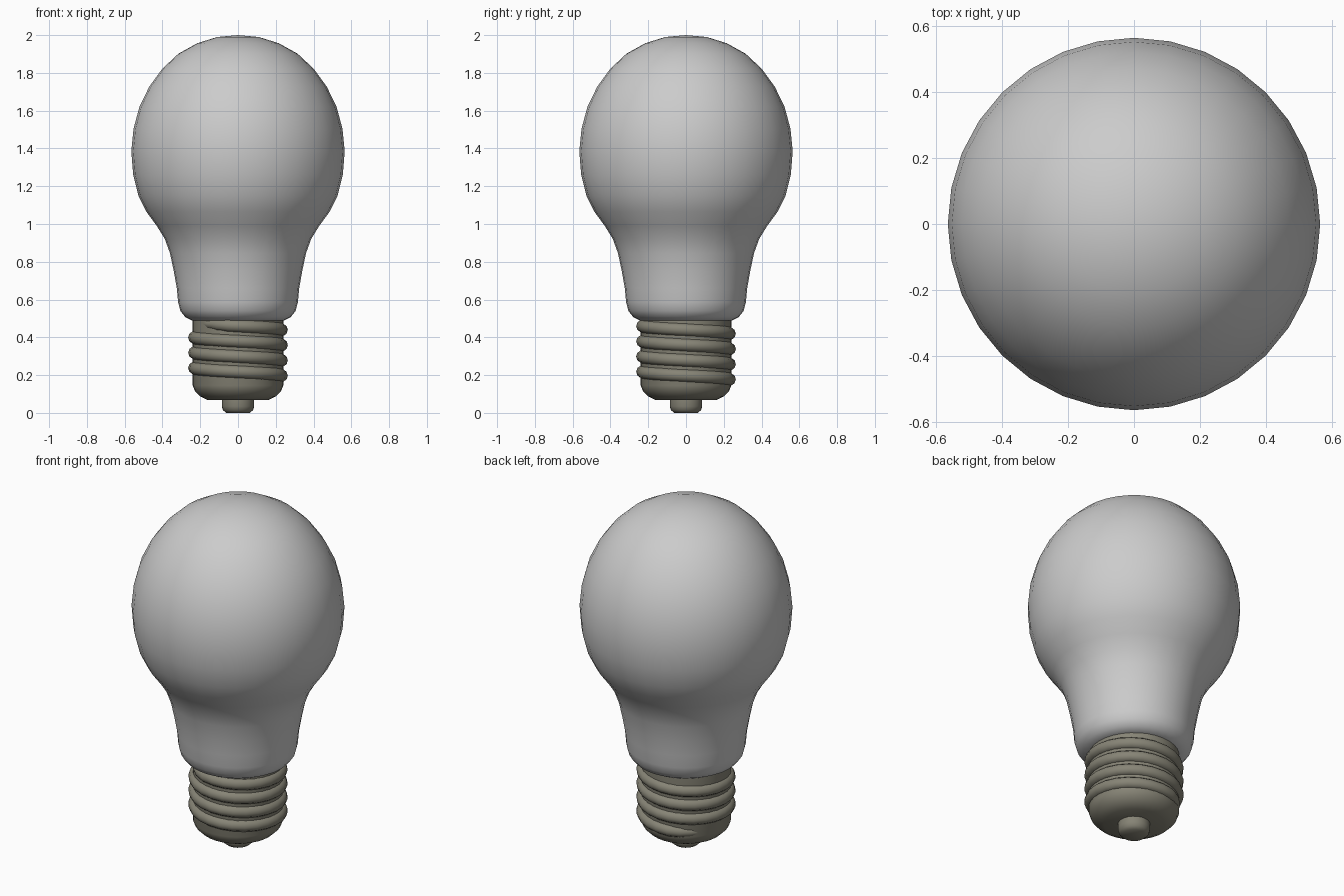
import bpy, bmesh
from math import sin, cos, pi, tau

if "Cube" in bpy.data.objects:
    bpy.data.objects.remove(bpy.data.objects["Cube"])


def finish(name, bm, mat=None, angle=50):
    bmesh.ops.recalc_face_normals(bm, faces=bm.faces)
    mesh = bpy.data.meshes.new(name)
    bm.to_mesh(mesh)
    bm.free()
    obj = bpy.data.objects.new(name, mesh)
    bpy.context.collection.objects.link(obj)
    if mat:
        mesh.materials.append(mat)
    bpy.ops.object.select_all(action='DESELECT')
    obj.select_set(True)
    bpy.context.view_layer.objects.active = obj
    bpy.ops.object.shade_smooth_by_angle(angle=angle * pi / 180)
    return obj


def bridge(bm, rings):
    for a, b in zip(rings, rings[1:]):
        n = len(a)
        for i in range(n):
            j = (i + 1) % n
            bm.faces.new((a[i], a[j], b[j], b[i]))


def lathe(name, profile, segments, mat=None):
    """Revolve (radius, z) points around z; zero radius closes with a fan."""
    bm = bmesh.new()
    rings = [[bm.verts.new((r * cos(tau * i / segments), r * sin(tau * i / segments), z))
              for i in range(segments)] for r, z in profile]
    bridge(bm, rings)
    bmesh.ops.remove_doubles(bm, verts=bm.verts, dist=1e-5)
    return finish(name, bm, mat)


metal = bpy.data.materials.new("dull_metal")
metal.diffuse_color = (0.24, 0.23, 0.18, 1)
metal.use_nodes = True
metal.node_tree.nodes["Principled BSDF"].inputs["Base Color"].default_value = metal.diffuse_color

# Glass envelope
lathe("glass_bulb", [
    (0, 2.0), (0.11, 1.99), (0.216, 1.957), (0.315, 1.902), (0.40, 1.823),
    (0.47, 1.727), (0.522, 1.62), (0.553, 1.505), (0.565, 1.386), (0.555, 1.26),
    (0.527, 1.15), (0.485, 1.065), (0.43, 0.99), (0.387, 0.92), (0.36, 0.845),
    (0.34, 0.75), (0.324, 0.66), (0.317, 0.585), (0.305, 0.54), (0.28, 0.508),
    (0.245, 0.49), (0, 0.487)], 32)

# Screw cap body
lathe("screw_cap", [
    (0, 0.50), (0.24, 0.50), (0.24, 0.145), (0.228, 0.115), (0.2, 0.088),
    (0.16, 0.068), (0, 0.066)], 32, metal)

# Bottom contact
lathe("bottom_contact", [
    (0, 0.08), (0.086, 0.07), (0.086, 0.035), (0.079, 0.014), (0.062, 0.0),
    (0, 0.0)], 24, metal)

# Helical thread, sinking into the cap at both ends
bm = bmesh.new()
start, end, per_turn, sides = -0.45, 3.45, 24, 10
steps = round((end - start) * per_turn)
rings = []
for k in range(steps + 1):
    turn = start + (end - start) * k / steps
    fade = min(1, (turn - start) / 0.15, (end - turn) / 0.15)
    rad = 0.21 + 0.02 * fade
    tube = 0.016 + 0.018 * fade
    z, a = 0.44 - 0.081 * turn, tau * turn
    rings.append([bm.verts.new(((rad + tube * cos(tau * i / sides)) * cos(a),
                                (rad + tube * cos(tau * i / sides)) * sin(a),
                                z + tube * sin(tau * i / sides))) for i in range(sides)])
bridge(bm, rings)
bm.faces.new(rings[0])
bm.faces.new(rings[-1])
finish("screw_thread", bm, metal)
